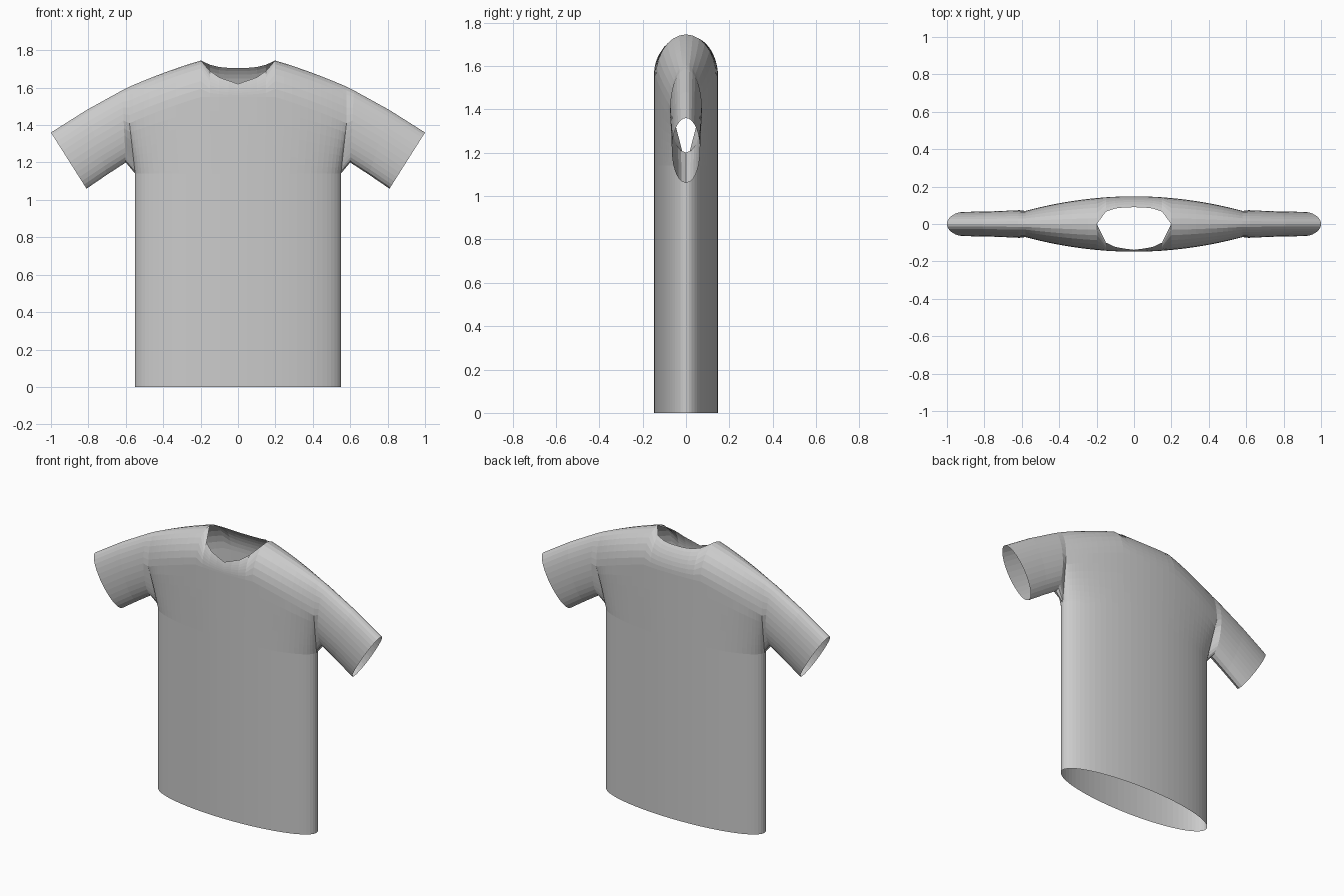
import bpy, bmesh, math

cube = bpy.data.objects.get("Cube")
if cube:
    bpy.data.objects.remove(cube, do_unlink=True)

COLUMNS = 18         # columns from centre to side
WALL, DOME = 8, 7    # rows in the chest and over the shoulder
NECK = 0.2           # half width of the neck opening
ARMPIT = 1.14
DROP = 0.195         # height of the rounded shoulder


def lerp(a, b, t):
    return a + (b - a) * t


def shoulder_height(x):
    d = max(0, abs(x) - NECK)
    return 1.745 - 0.3 * d - 0.18 * d * d


def neckline(x, side):
    """Height of the collar edge, front (side -1) or back (side 1)."""
    t = min(1, abs(x) / 0.198)
    if side > 0:
        return lerp(1.705, 1.745, t ** 3)
    return lerp(1.62, 1.665, t / 0.65) if t < 0.65 else lerp(1.665, 1.745, (t - 0.65) / 0.35)


def torso_point(s, z, side, tuck=1):
    """Elliptical at the waist, widening to a blunt lens at the sleeves."""
    t = min(1, max(0, (z - ARMPIT) / 0.27))
    low = 0.148 * math.sqrt(max(0, 1 - s * s))
    high = 0.07 + 0.078 * (1 - s * s)
    return (s * lerp(0.55, 0.58, t), side * lerp(low, high, t) * tuck, z)


def column(s, side):
    """One strip of points from hem to collar or shoulder seam."""
    x = 0.58 * s
    top = shoulder_height(x)
    base = top - DROP
    reach = math.pi / 2
    if abs(x) < NECK - 0.01:
        reach = math.asin((neckline(x, side) - base) / DROP)
    pts = [torso_point(s, 0, side)]
    for k in range(WALL + 1):
        pts.append(torso_point(s, lerp(ARMPIT, base, (k / WALL) ** 1.5), side))
    for j in range(1, DOME + 1):
        a = reach * j / DOME
        pts.append(torso_point(s, base + DROP * math.sin(a), side, math.cos(a)))
    return pts


def loft(bm, rows):
    """Skin a list of equally long point rows."""
    grid = [[bm.verts.new(p) for p in row] for row in rows]
    for r0, r1 in zip(grid, grid[1:]):
        for i in range(len(r0) - 1):
            bm.faces.new((r0[i], r1[i], r1[i + 1], r0[i + 1]))


def sleeve_ring(rim, bottom, top, depth, side):
    """Half of an oval ring matching the points of the armhole rim."""
    z0, z1 = rim[0][2], rim[-1][2]
    ring = []
    for p in rim:
        h = (p[2] - z0) / (z1 - z0)
        y = depth * 2 * math.sqrt(max(0, h * (1 - h)))
        ring.append((lerp(bottom[0], top[0], h), side * y, lerp(bottom[1], top[1], h)))
    return ring


bm = bmesh.new()
for side in (-1, 1):
    # Front or back panel
    steps = [math.sin(math.pi / 2 * k / COLUMNS) for k in range(-COLUMNS, COLUMNS + 1)]
    loft(bm, [column(s, side) for s in steps])
    # Sleeve halves
    rim = column(1, side)[1:]
    rings = [rim,
             sleeve_ring(rim, (0.60, 1.20), (0.62, 1.585), 0.074, side),
             sleeve_ring(rim, (0.70, 1.135), (0.81, 1.48), 0.068, side),
             sleeve_ring(rim, (0.81, 1.06), (1.0, 1.36), 0.065, side)]
    for m in (-1, 1):
        loft(bm, [[(m * x, y, z) for x, y, z in ring] for ring in rings])

# Sew the panels together
bmesh.ops.remove_doubles(bm, verts=bm.verts[:], dist=0.0005)
bmesh.ops.recalc_face_normals(bm, faces=bm.faces[:])
mesh = bpy.data.meshes.new("shirt")
bm.to_mesh(mesh)
bm.free()
shirt = bpy.data.objects.new("shirt", mesh)
bpy.context.collection.objects.link(shirt)

# Plain cloth colour
cloth = bpy.data.materials.new("light_grey_cloth")
cloth.use_nodes = True
colour = (0.6, 0.6, 0.6, 1)
cloth.diffuse_color = colour
cloth.node_tree.nodes["Principled BSDF"].inputs["Base Color"].default_value = colour
mesh.materials.append(cloth)
